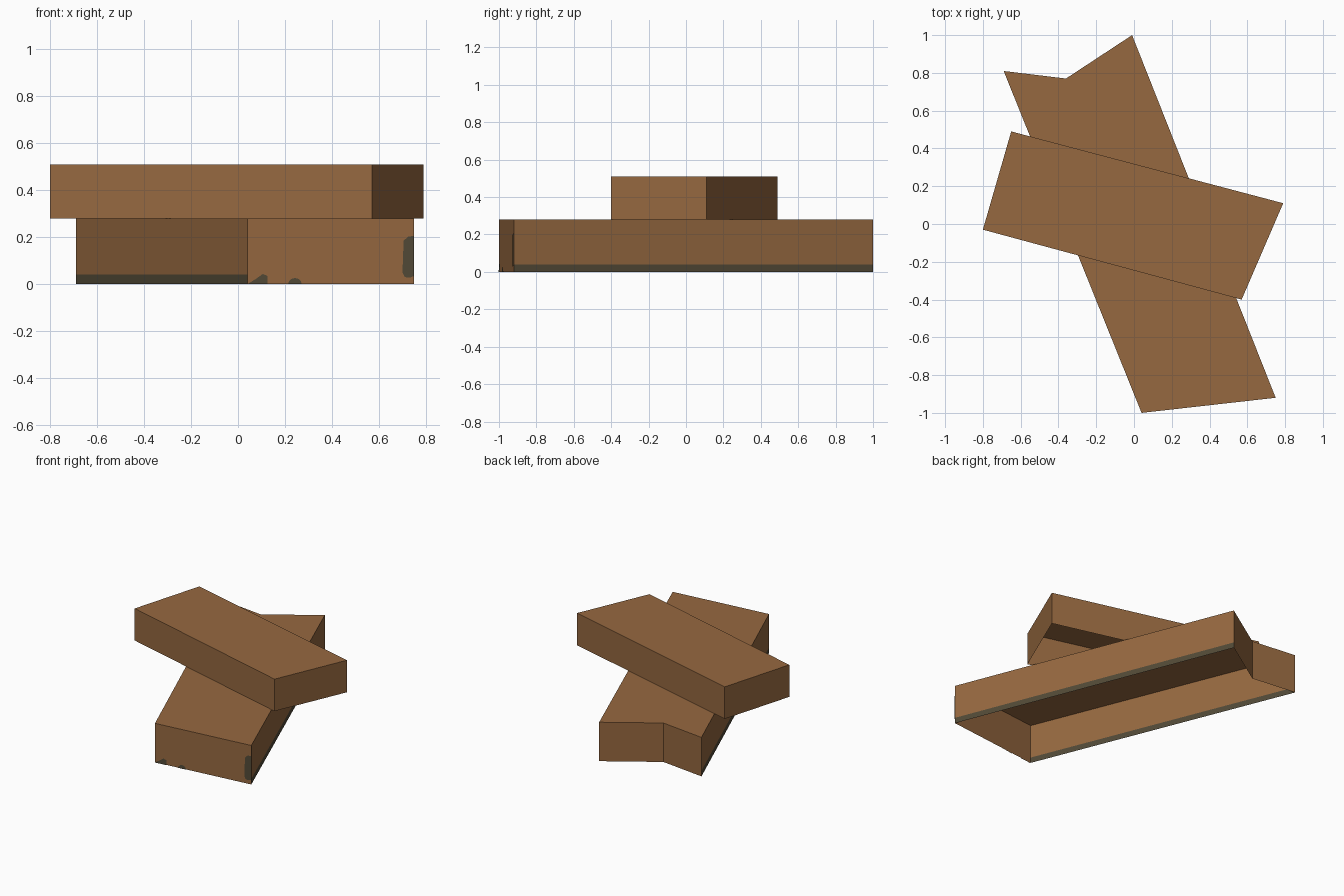
import bpy, bmesh, math
from mathutils import Vector

if "Cube" in bpy.data.objects:
    bpy.data.objects.remove(bpy.data.objects["Cube"])


def material(name, rgb):
    m = bpy.data.materials.new(name)
    m.diffuse_color = (*rgb, 1)
    m.use_nodes = True
    m.node_tree.nodes["Principled BSDF"].inputs["Base Color"].default_value = m.diffuse_color
    return m


WOOD = material("brown wood", (0.305, 0.14, 0.051))
GRIME = material("dark grime", (0.085, 0.068, 0.038))


def finish(bm, name):
    mesh = bpy.data.meshes.new(name)
    bm.to_mesh(mesh)
    bm.free()
    mesh.materials.append(WOOD)
    mesh.materials.append(GRIME)
    ob = bpy.data.objects.new(name, mesh)
    bpy.context.collection.objects.link(ob)
    return ob


def plank(name, outline, z0, z1, dirty=(), band=0.04):
    """Plank shell, open below; walls listed in dirty get a grime band."""
    bm = bmesh.new()
    rings = [[bm.verts.new((x, y, z)) for x, y in outline]
             for z in (z0, z0 + band, z1)]
    n = len(outline)
    for level in range(2):
        for i in range(n):
            j = (i + 1) % n
            f = bm.faces.new((rings[level][i], rings[level][j],
                              rings[level + 1][j], rings[level + 1][i]))
            f.material_index = int(level == 0 and i in dirty)
    bm.faces.new(rings[2])
    return finish(bm, name)


# Lower plank with a splintered back end, grime along both long sides
lower = [(0.04, -1.0), (0.75, -0.92), (-0.01, 1.0), (-0.36, 0.77), (-0.69, 0.81)]
plank("lower_plank", lower, 0, 0.28, dirty=(1, 4))

# Upper plank lying across it
plank("upper_plank", [(-0.80, -0.03), (0.57, -0.40), (0.79, 0.11), (-0.65, 0.49)],
      0.28, 0.51)

# Grime patches on the front end, given as (x, z) outlines
start, end = (Vector((*p, 0)) for p in lower[:2])
along = (end - start) / (end.x - start.x)
out = Vector((along.y, -along.x, 0)).normalized() * 0.003
spot = [(0.242 + 0.029 * math.cos(math.pi * k / 6),
         0.026 * math.sin(math.pi * k / 6)) for k in range(7)]
patches = {
    "corner_grime": [(0.04, 0), (0.125, 0), (0.125, 0.035), (0.105, 0.043), (0.08, 0.025)],
    "spot_grime": spot,
    "edge_grime": [(0.75, 0.035), (0.75, 0.205), (0.725, 0.203), (0.705, 0.185),
                   (0.70, 0.05), (0.71, 0.03), (0.73, 0.027)],
}
for name, pts in patches.items():
    bm = bmesh.new()
    f = bm.faces.new([bm.verts.new(start + along * (x - start.x) + out + Vector((0, 0, z)))
                      for x, z in pts])
    f.normal_update()
    if f.normal.dot(out) < 0:
        f.normal_flip()
    f.material_index = 1
    finish(bm, name)
